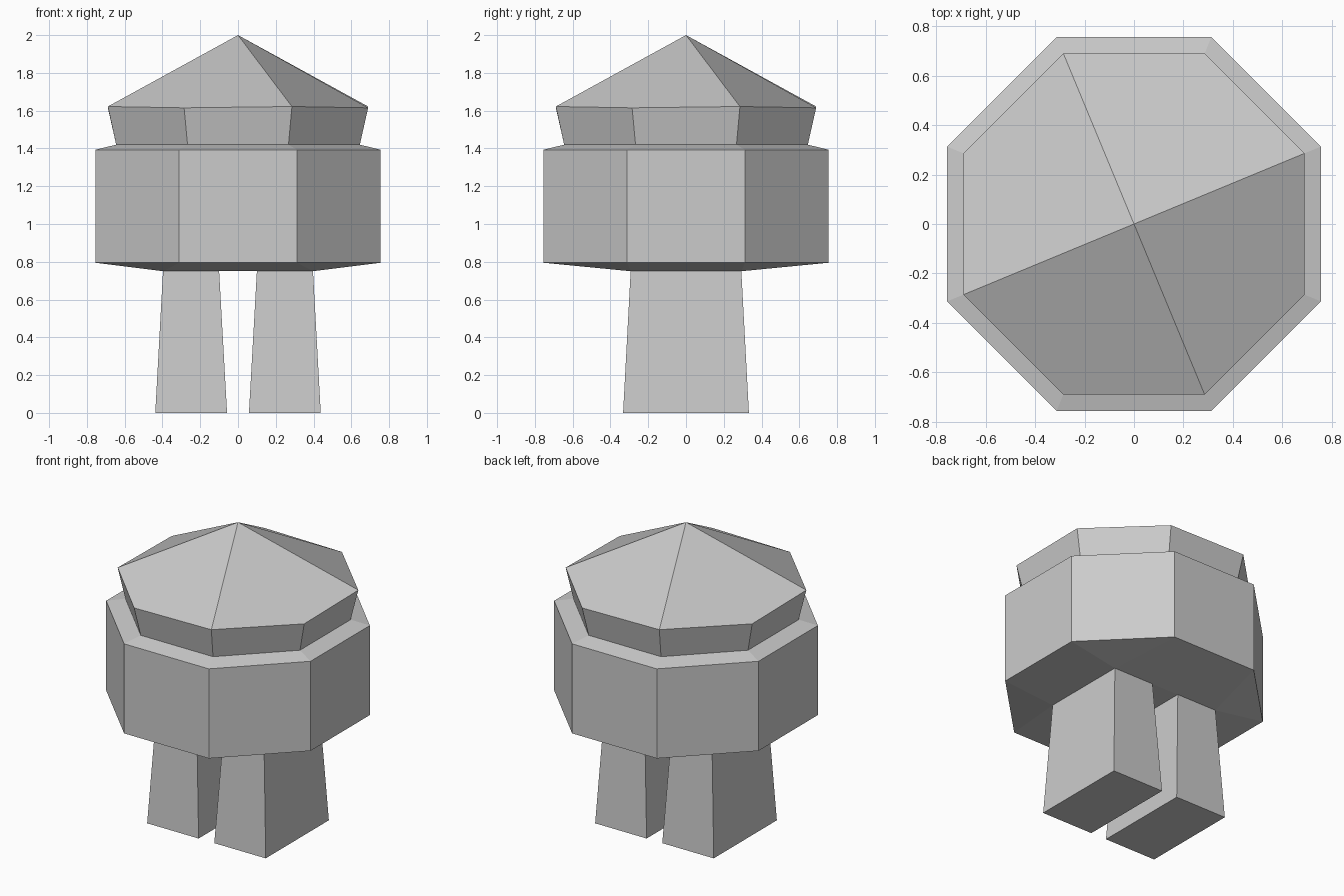
import bpy, bmesh, math

if "Cube" in bpy.data.objects:
    bpy.data.objects.remove(bpy.data.objects["Cube"])


def octagon(bm, apothem, z, dip=0.0):
    """Ring of eight verts with flat sides facing the axes; odd corners dip slightly."""
    r = apothem / math.cos(math.pi / 8)
    ring = []
    for i in range(8):
        a = math.pi / 8 + i * math.pi / 4
        ring.append(bm.verts.new((r * math.cos(a), r * math.sin(a), z - dip * (i % 2))))
    return ring


def bridge(bm, low, high):
    n = len(low)
    for i in range(n):
        j = (i + 1) % n
        bm.faces.new((low[i], low[j], high[j], high[i]))


def rect(bm, x0, x1, y, z):
    return [bm.verts.new(p) for p in ((x1, y, z), (x0, y, z), (x0, -y, z), (x1, -y, z))]


def finish(bm, name):
    mesh = bpy.data.meshes.new(name)
    bm.to_mesh(mesh)
    bm.free()
    obj = bpy.data.objects.new(name, mesh)
    bpy.context.collection.objects.link(obj)
    return obj


LEG_TOP = 0.75
EAVE_DIP = 0.007

# Body: octagonal wall, sloping ledge and shallow underside running in to the legs
bm = bmesh.new()
base = octagon(bm, 0.755, 0.795)
top = octagon(bm, 0.755, 1.393)
ledge = octagon(bm, 0.645, 1.42)
bridge(bm, base, top)
bridge(bm, top, ledge)
inner = rect(bm, -0.397, 0.397, 0.293, LEG_TOP)
for k in range(4):
    a, b, nxt = base[2 * k], base[2 * k + 1], base[(2 * k + 2) % 8]
    c, d = inner[k], inner[(k + 1) % 4]
    bm.faces.new((c, b, a))
    bm.faces.new((c, d, nxt, b))
# Strip of underside between the legs
bm.faces.new(list(reversed(rect(bm, -0.1, 0.1, 0.293, LEG_TOP))))
finish(bm, "body")

# Collar: flared octagonal band
bm = bmesh.new()
bridge(bm, octagon(bm, 0.645, 1.42), octagon(bm, 0.689, 1.622, EAVE_DIP))
finish(bm, "collar")

# Roof: four broad faces, each spanning two eave sides
bm = bmesh.new()
eave = octagon(bm, 0.689, 1.622, EAVE_DIP)
apex = bm.verts.new((0, 0, 2.0))
for k in range(0, 8, 2):
    bm.faces.new((apex, eave[k], eave[k + 1], eave[(k + 2) % 8]))
finish(bm, "roof")

# Legs: tapered blocks, wider at the foot
for name, side in (("right_leg", 1), ("left_leg", -1)):
    bm = bmesh.new()
    foot = rect(bm, *sorted((side * 0.058, side * 0.438)), 0.333, 0)
    head = rect(bm, *sorted((side * 0.1, side * 0.397)), 0.293, LEG_TOP)
    bridge(bm, foot, head)
    bm.faces.new(list(reversed(foot)))
    finish(bm, name)
